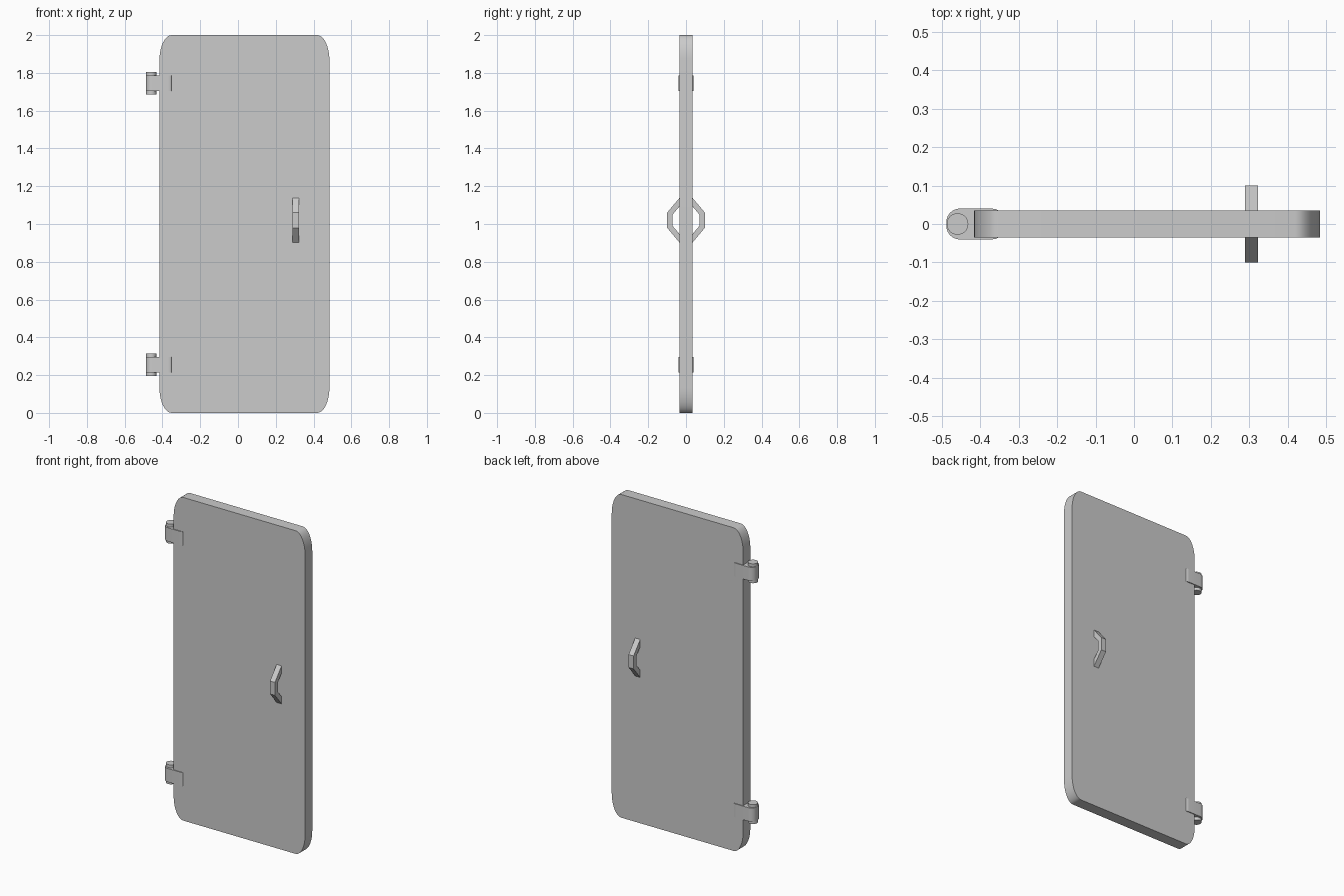
import bpy, bmesh
from math import sin, cos, pi, radians

cube = bpy.data.objects.get("Cube")
if cube:
    bpy.data.objects.remove(cube)

grey = bpy.data.materials.new("grey metal")
grey.use_nodes = True
color = (0.6, 0.6, 0.6, 1)
grey.diffuse_color = color
grey.node_tree.nodes["Principled BSDF"].inputs["Base Color"].default_value = color


def finish(obj):
    bpy.ops.object.select_all(action='DESELECT')
    obj.select_set(True)
    bpy.context.view_layer.objects.active = obj
    bpy.ops.object.shade_smooth_by_angle(angle=radians(30))


def extrude(name, profile, place, low, high):
    """Extrude a 2D profile from low to high; place maps (a, b, depth) to xyz."""
    bm = bmesh.new()
    face = bm.faces.new([bm.verts.new(place(a, b, low)) for a, b in profile])
    moved = bmesh.ops.extrude_face_region(bm, geom=[face])["geom"]
    for v in moved:
        if isinstance(v, bmesh.types.BMVert):
            a, b = profile[0]
            start, end = place(a, b, low), place(a, b, high)
            v.co += type(v.co)([e - s for s, e in zip(start, end)])
    bmesh.ops.recalc_face_normals(bm, faces=bm.faces)
    mesh = bpy.data.meshes.new(name)
    bm.to_mesh(mesh)
    bm.free()
    mesh.materials.append(grey)
    obj = bpy.data.objects.new(name, mesh)
    bpy.context.collection.objects.link(obj)
    finish(obj)
    return obj


def rounded(left, right, bottom, top, left_r, right_r, steps=10):
    """Rectangle with elliptical corners; radii are (horizontal, vertical)."""
    points = []
    corners = [(right, top, -1, -1, right_r), (left, top, 1, -1, left_r),
               (left, bottom, 1, 1, left_r), (right, bottom, -1, 1, right_r)]
    for i, (x, y, sx, sy, (rx, ry)) in enumerate(corners):
        for k in range(steps + 1):
            t = (i + k / steps) * pi / 2
            points.append((x + sx * rx + rx * cos(t), y + sy * ry + ry * sin(t)))
    return points


# Door slab with tall elliptical corners
extrude("door_panel", rounded(-0.416, 0.484, 0, 2, (0.065, 0.135), (0.065, 0.135)),
        lambda a, b, d: (a, d, b), -0.035, 0.035)

# Hinges: a strap wrapped round a pin
for label, z in (("lower", 0.255), ("upper", 1.745)):
    extrude(label + "_hinge_strap",
            rounded(-0.488, -0.353, -0.04, 0.04, (0.035, 0.035), (0.02, 0.006)),
            lambda a, b, d: (a, b, d), z - 0.042, z + 0.042)
    bpy.ops.mesh.primitive_cylinder_add(vertices=32, radius=0.028, depth=0.12,
                                        location=(-0.459, 0, z))
    pin = bpy.context.object
    pin.name = label + "_hinge_pin"
    pin.data.materials.append(grey)
    finish(pin)

# Angular pull handles on both faces
outer = [(0.033, 0.12), (0.1, 0.04), (0.1, -0.04), (0.033, -0.12)]
inner = [(0.033, -0.075), (0.071, -0.03), (0.071, 0.03), (0.033, 0.075)]
for name, side in (("front_handle", -1), ("back_handle", 1)):
    extrude(name, [(side * a, 1.02 + b) for a, b in outer + inner],
            lambda a, b, d: (d, a, b), 0.289, 0.323)
